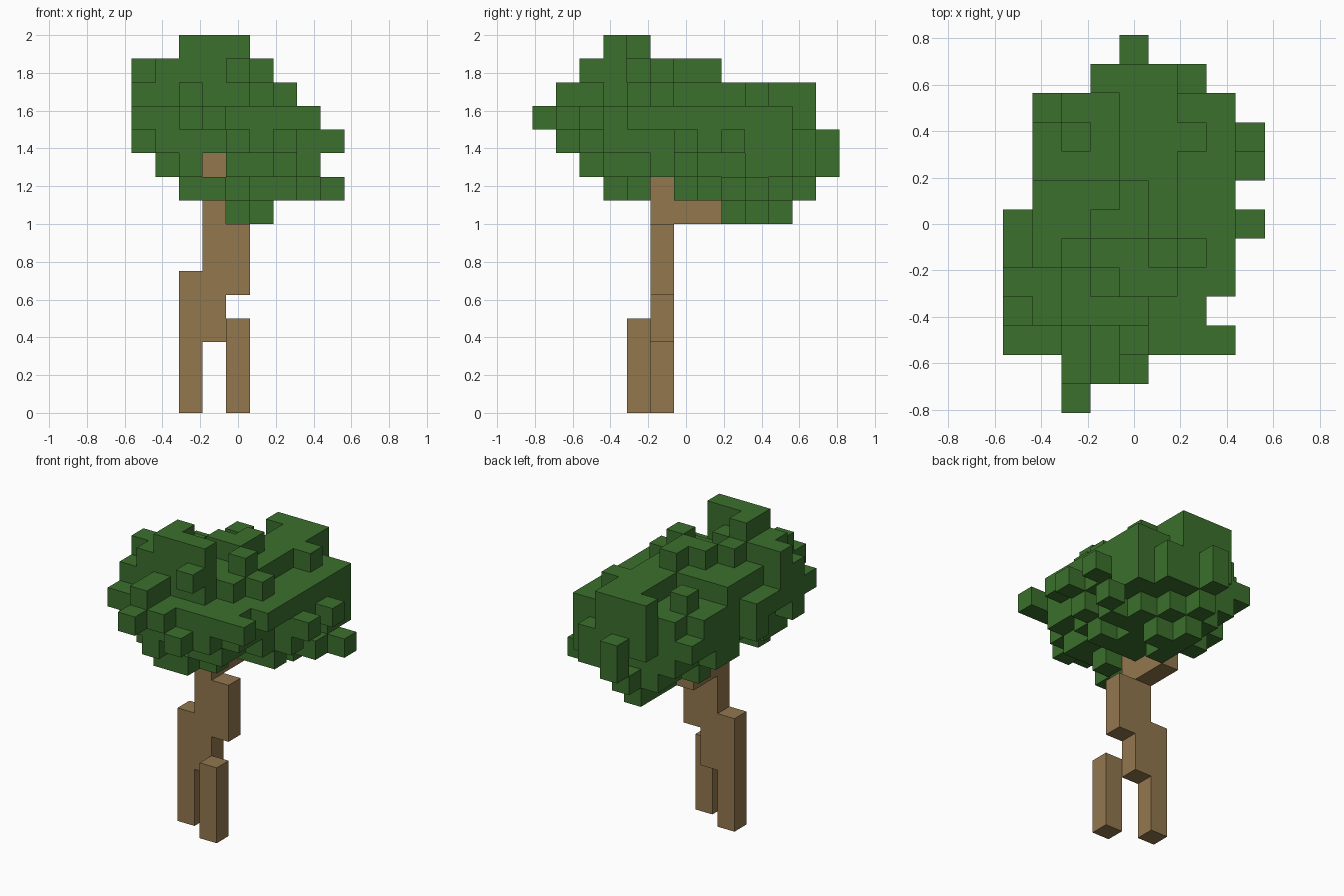
import bpy
import bmesh
from mathutils import Vector

cube = bpy.data.objects.get("Cube")
if cube:
    bpy.data.objects.remove(cube, do_unlink=True)

SIZE = 0.125                              # edge of one block
ORIGIN = Vector((-0.5625, -0.8125, 0.0))  # corner of the block grid
SIDES = [Vector(s) for s in ((1, 0, 0), (-1, 0, 0), (0, 1, 0), (0, -1, 0), (0, 0, 1), (0, 0, -1))]


def make_material(name, colour):
    mat = bpy.data.materials.new(name)
    mat.use_nodes = True
    mat.diffuse_color = (*colour, 1)
    bsdf = mat.node_tree.nodes["Principled BSDF"]
    bsdf.inputs["Base Color"].default_value = (*colour, 1)
    bsdf.inputs["Roughness"].default_value = 0.9
    return mat


def fill(blocks, x, y, z):
    """Add a box of blocks; each argument is a (first, last) pair or a single index."""
    spans = [(s, s) if isinstance(s, int) else s for s in (x, y, z)]
    ranges = [range(first, last + 1) for first, last in spans]
    blocks.update((i, j, k) for i in ranges[0] for j in ranges[1] for k in ranges[2])


def build(name, blocks, mat):
    """Skin a set of blocks, keeping only the exposed sides."""
    bm = bmesh.new()
    for block in blocks:
        centre = Vector(block)
        for side in SIDES:
            if tuple(int(c) for c in centre + side) in blocks:
                continue
            across = Vector((side.y, side.z, side.x))
            up = side.cross(across)
            middle = centre + Vector((0.5, 0.5, 0.5)) + side / 2
            corners = [middle + (a * across + b * up) / 2
                       for a, b in ((-1, -1), (1, -1), (1, 1), (-1, 1))]
            bm.faces.new([bm.verts.new(ORIGIN + c * SIZE) for c in corners])
    bmesh.ops.remove_doubles(bm, verts=bm.verts, dist=SIZE / 100)
    mesh = bpy.data.meshes.new(name)
    bm.to_mesh(mesh)
    bm.free()
    mesh.materials.append(mat)
    obj = bpy.data.objects.new(name, mesh)
    bpy.context.collection.objects.link(obj)
    return obj


bark = make_material("bark_brown", (0.287, 0.184, 0.076))
leaf = make_material("leaf_green", (0.044, 0.162, 0.026))

# Trunk: two legs, a stepped stem and a branch reaching back
trunk = set()
fill(trunk, x=2, y=5, z=(0, 5))
fill(trunk, x=3, y=5, z=(3, 10))
fill(trunk, x=4, y=5, z=(5, 7))
fill(trunk, x=3, y=(6, 7), z=8)
front_leg = set()
fill(front_leg, x=4, y=4, z=(0, 3))

crown = set()
# Underside of the crown, rising towards the front
fill(crown, x=4, y=(8, 10), z=8)
fill(crown, x=5, y=9, z=8)
fill(crown, x=(2, 3), y=3, z=9)
fill(crown, x=4, y=4, z=9)
fill(crown, x=(3, 5), y=(7, 10), z=9)
fill(crown, x=(3, 6), y=6, z=9)
fill(crown, x=6, y=(8, 9), z=9)
fill(crown, x=7, y=8, z=9)
fill(crown, x=8, y=9, z=9)
fill(crown, x=2, y=8, z=9)
fill(crown, x=4, y=11, z=9)

# Lower body, with a gap at the front that shows the stem
fill(crown, x=(1, 2), y=(3, 4), z=10)
fill(crown, x=2, y=2, z=10)
fill(crown, x=(4, 5), y=(3, 4), z=10)
fill(crown, x=(2, 6), y=(5, 10), z=10)
fill(crown, x=1, y=(7, 8), z=10)
fill(crown, x=7, y=6, z=10)
fill(crown, x=7, y=(9, 10), z=10)
fill(crown, x=(5, 6), y=11, z=10)

# Main body
fill(crown, x=(1, 5), y=(3, 9), z=(11, 12))
fill(crown, x=(2, 6), y=10, z=(11, 12))
fill(crown, x=6, y=(3, 9), z=(11, 12))
fill(crown, x=7, y=(4, 10), z=12)
fill(crown, x=7, y=(6, 10), z=11)
fill(crown, x=(3, 5), y=11, z=(11, 12))
fill(crown, x=4, y=12, z=(10, 11))
fill(crown, x=6, y=11, z=11)
fill(crown, x=1, y=10, z=11)
fill(crown, x=8, y=6, z=11)
fill(crown, x=8, y=8, z=11)

# Front tufts
fill(crown, x=(1, 5), y=2, z=(11, 12))
fill(crown, x=(6, 7), y=2, z=12)
fill(crown, x=(2, 3), y=1, z=12)
fill(crown, x=4, y=1, z=11)
fill(crown, x=2, y=0, z=12)
fill(crown, x=2, y=(1, 2), z=13)

# Right-hand tufts
fill(crown, x=0, y=2, z=12)
fill(crown, x=0, y=3, z=(11, 13))
fill(crown, x=0, y=4, z=(12, 14))
fill(crown, x=0, y=5, z=12)
fill(crown, x=0, y=6, z=(11, 12))

# Upper body, with an arm running to the back
fill(crown, x=(1, 4), y=(3, 7), z=13)
fill(crown, x=5, y=(4, 7), z=13)
fill(crown, x=(4, 5), y=(8, 11), z=13)
fill(crown, x=3, y=11, z=13)
fill(crown, x=2, y=9, z=13)
fill(crown, x=6, y=5, z=13)
fill(crown, x=6, y=9, z=13)

# Peak
fill(crown, x=(1, 3), y=(3, 4), z=14)
fill(crown, x=4, y=(2, 3), z=14)
fill(crown, x=(3, 4), y=6, z=14)
fill(crown, x=5, y=5, z=14)
fill(crown, x=2, y=5, z=14)
fill(crown, x=4, y=7, z=14)
fill(crown, x=(2, 4), y=3, z=15)
fill(crown, x=2, y=4, z=15)

build("trunk", trunk, bark)
build("front_leg", front_leg, bark)
build("leafy_crown", crown - trunk, leaf)
